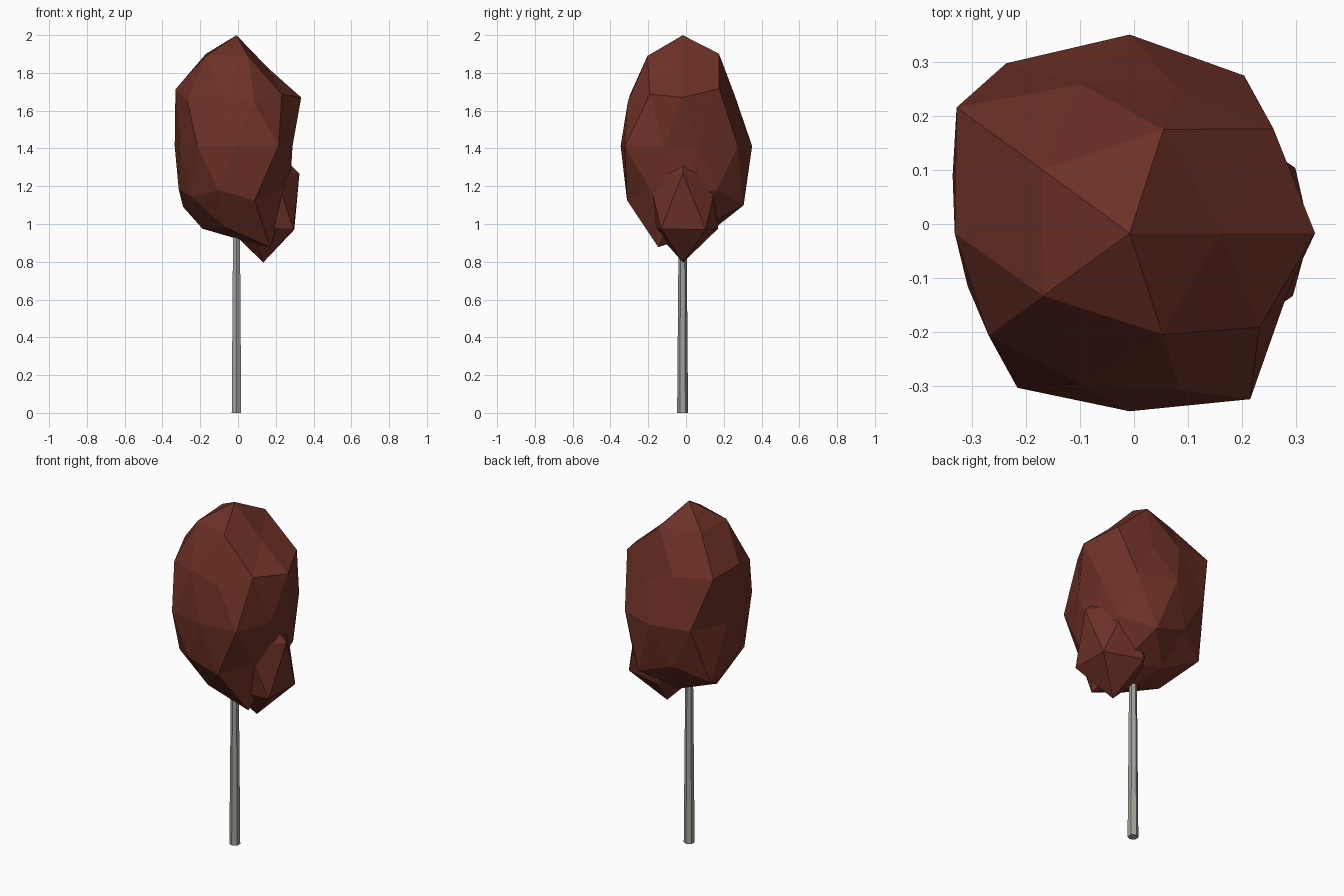
import bpy, bmesh, math

if "Cube" in bpy.data.objects:
    bpy.data.objects.remove(bpy.data.objects["Cube"])


def material(name, rgb):
    m = bpy.data.materials.new(name)
    m.diffuse_color = (*rgb, 1)
    m.use_nodes = True
    m.node_tree.nodes["Principled BSDF"].inputs["Base Color"].default_value = m.diffuse_color
    return m


RED = material("dark_red_leaf", (0.150, 0.030, 0.019))
GREY = material("grey_bark", (0.36, 0.36, 0.33))


def finish(name, bm, mat):
    mesh = bpy.data.meshes.new(name)
    bm.to_mesh(mesh)
    bm.free()
    mesh.materials.append(mat)
    obj = bpy.data.objects.new(name, mesh)
    bpy.context.collection.objects.link(obj)
    return obj


def lumpy_ball(name, subdivisions, centre, stretch, rings):
    """Icosphere whose rings, from top to bottom, get a radius per vertex.
    Each ring: (unit height, angle of first vertex, radii going round)."""
    bm = bmesh.new()
    bmesh.ops.create_icosphere(bm, subdivisions=subdivisions, radius=1)
    for v in bm.verts:
        p = v.co.normalized()
        _, start, radii = min(rings, key=lambda r: abs(r[0] - p.z))
        turn = math.degrees(math.atan2(p.y, p.x)) - start
        r = radii[round(turn * len(radii) / 360) % len(radii)]
        v.co = (centre[0] + p.x * r, centre[1] + p.y * r,
                centre[2] + p.z * r * stretch)
    return finish(name, bm, RED)


# Main crown: tall, irregular faceted ball
lumpy_ball("main_crown", 2, (-0.008, -0.017, 1.413), 1.5, [
    (1.0, 0, [0.391]),
    (0.851, 0, [0.322, 0.383, 0.382, 0.375, 0.374]),
    (0.526, 36, [0.386, 0.34, 0.38, 0.345, 0.348]),
    (0.447, 0, [0.383, 0.316, 0.442, 0.36, 0.343]),
    (0.0, 18, [0.312, 0.36, 0.367, 0.388, 0.344,
               0.315, 0.353, 0.329, 0.379, 0.312]),
    (-0.447, 36, [0.345, 0.36, 0.342, 0.347, 0.335]),
    (-0.526, 0, [0.33, 0.398, 0.41, 0.345, 0.365]),
    (-0.851, 36, [0.34, 0.34, 0.343, 0.34, 0.42]),
    (-1.0, 0, [0.327]),
])

# Small leaf clump poking out low on the right
lumpy_ball("side_clump", 1, (0.133, -0.016, 1.123), 1.5, [
    (1.0, 0, [0.22]),
    (0.447, 0, [0.215, 0.22, 0.22, 0.22, 0.22]),
    (-0.447, 36, [0.228, 0.219, 0.21, 0.2, 0.222]),
    (-1.0, 0, [0.218]),
])

# Trunk: slightly tapered six-sided post
bm = bmesh.new()
bmesh.ops.create_cone(bm, cap_ends=True, segments=6, radius1=0.029,
                      radius2=0.02, depth=1.1)
for v in bm.verts:
    v.co.x -= 0.008
    v.co.y -= 0.018
    v.co.z += 0.55
finish("trunk", bm, GREY)
